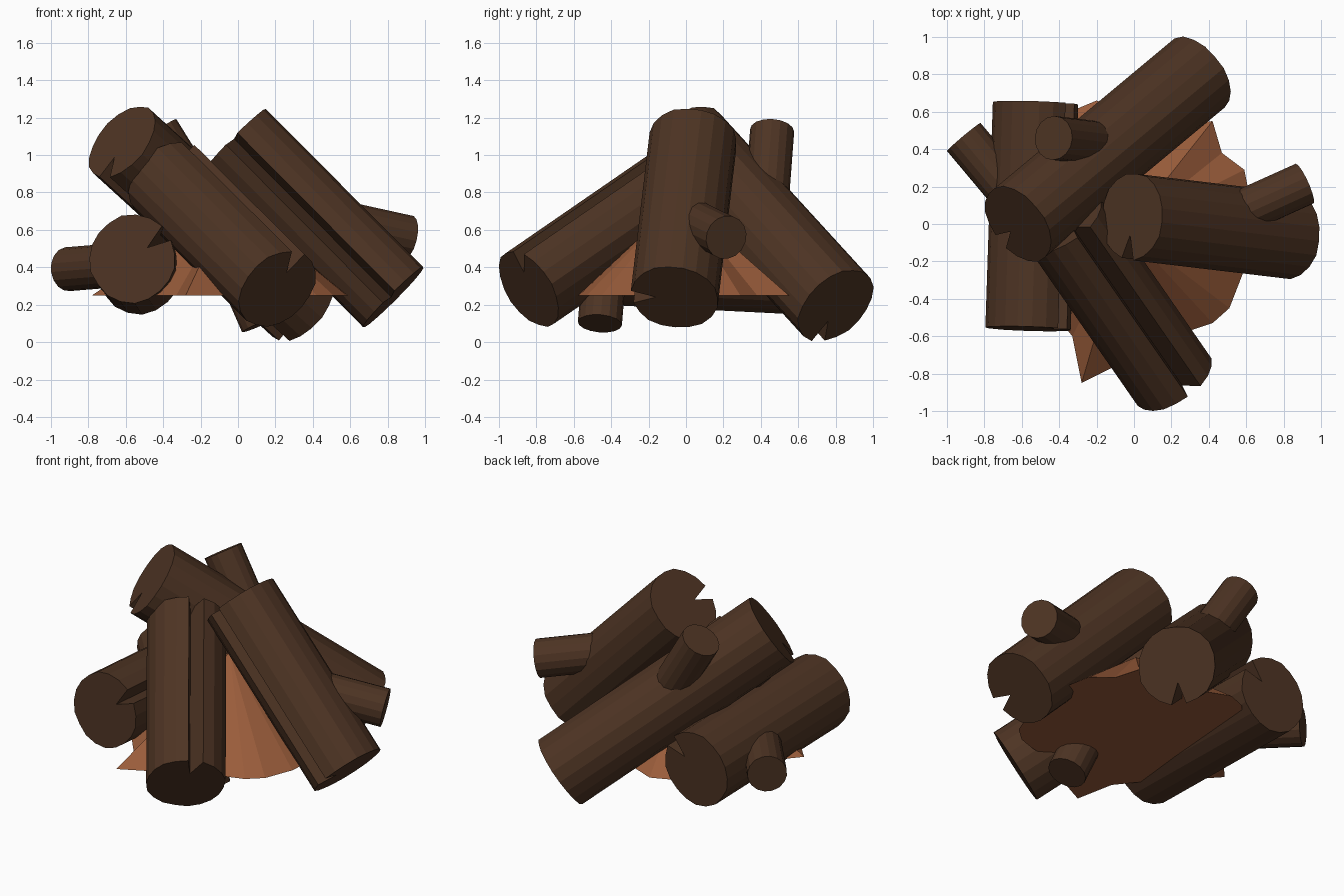
import bpy, bmesh, random
from math import cos, sin, radians
from mathutils import Vector

if "Cube" in bpy.data.objects:
    bpy.data.objects.remove(bpy.data.objects["Cube"])

random.seed(4)


def material(name, color):
    m = bpy.data.materials.new(name)
    m.diffuse_color = color
    m.use_nodes = True
    m.node_tree.nodes["Principled BSDF"].inputs["Base Color"].default_value = m.diffuse_color
    return m


bark = material("bark", (0.075, 0.034, 0.017, 1))
ember = material("ember", (0.32, 0.107, 0.043, 1))


def finish(name, bm, mat):
    bmesh.ops.recalc_face_normals(bm, faces=bm.faces)
    me = bpy.data.meshes.new(name)
    bm.to_mesh(me)
    bm.free()
    me.materials.append(mat)
    ob = bpy.data.objects.new(name, me)
    bpy.context.collection.objects.link(ob)
    return ob


def prism(name, start, end, profile, facing):
    """Extrude a polar profile (angle, radius) from start to end; angle 0 points to facing."""
    a, b = Vector(start), Vector(end)
    d = (b - a).normalized()
    u = Vector(facing)
    u = (u - d * u.dot(d)).normalized()
    v = d.cross(u)
    bm = bmesh.new()
    ring = [[bm.verts.new(p + r * (cos(t) * u + sin(t) * v)) for t, r in profile]
            for p in (a, b)]
    n = len(profile)
    for i in range(n):
        j = (i + 1) % n
        bm.faces.new((ring[0][i], ring[0][j], ring[1][j], ring[1][i]))
    bm.faces.new(ring[0])
    bm.faces.new(ring[1])
    return finish(name, bm, bark)


# Log cross-section: uneven bark facets with one deep V-shaped split at angle 0
split_log = [(0, 0.10)]
for i in range(19):
    split_log.append((radians(11 + i * 338 / 18), random.uniform(0.226, 0.24)))
twig = [(radians(i * 22.5), 0.118) for i in range(16)]

# name, upper end, lower end, split direction, branch tip, branch root
logs = [
    ("back", (-0.62, 0.0, 1.07), (0.34, 0.80, 0.195), (-0.06, -0.06, -0.12),
     (-0.43, 0.46, 1.13), (-0.1, 0.42, 0.6)),
    ("right", (-0.01, 0.04, 1.085), (0.83, -0.06, 0.24), (-0.02, -0.2, 0),
     (0.91, 0.215, 0.56), (0.41, -0.01, 0.67)),
    ("front", (-0.38, 0.01, 0.87), (0.21, -0.84, 0.285), (0.1, -0.05, 0.17),
     (0.13, -0.46, 0.10), (-0.08, -0.42, 0.58)),
    ("left", (-0.565, -0.56, 0.445), (-0.525, 0.645, 0.385), (0.12, 0, 0.09),
     (-0.91, 0.465, 0.39), (-0.545, 0.03, 0.42)),
]
for name, top, low, split, tip, root in logs:
    prism(name + "_log", top, low, split_log, split)
    prism(name + "_branch", tip, root, twig, (0.1, 0.3, 1))

# Glowing ember mound: jagged flat base rising to a point
base = [(0.6, 0.0), (0.62, 0.14), (0.59, 0.29), (0.47, 0.38), (0.42, 0.55), (0.2, 0.53),
        (0.0, 0.58), (-0.2, 0.66), (-0.32, 0.61), (-0.45, 0.45), (-0.6, 0.3),
        (-0.65, 0.05), (-0.78, -0.1), (-0.6, -0.3), (-0.45, -0.45), (-0.33, -0.6),
        (-0.28, -0.85), (-0.1, -0.76), (0.1, -0.6), (0.3, -0.57), (0.42, -0.53),
        (0.51, -0.45), (0.58, -0.27)]
bm = bmesh.new()
rim = [bm.verts.new((x, y, 0.25)) for x, y in base]
apex = bm.verts.new((-0.04, -0.03, 0.76))
for i, p in enumerate(rim):
    bm.faces.new((p, rim[(i + 1) % len(rim)], apex))
bm.faces.new(rim)
finish("ember_mound", bm, ember)
